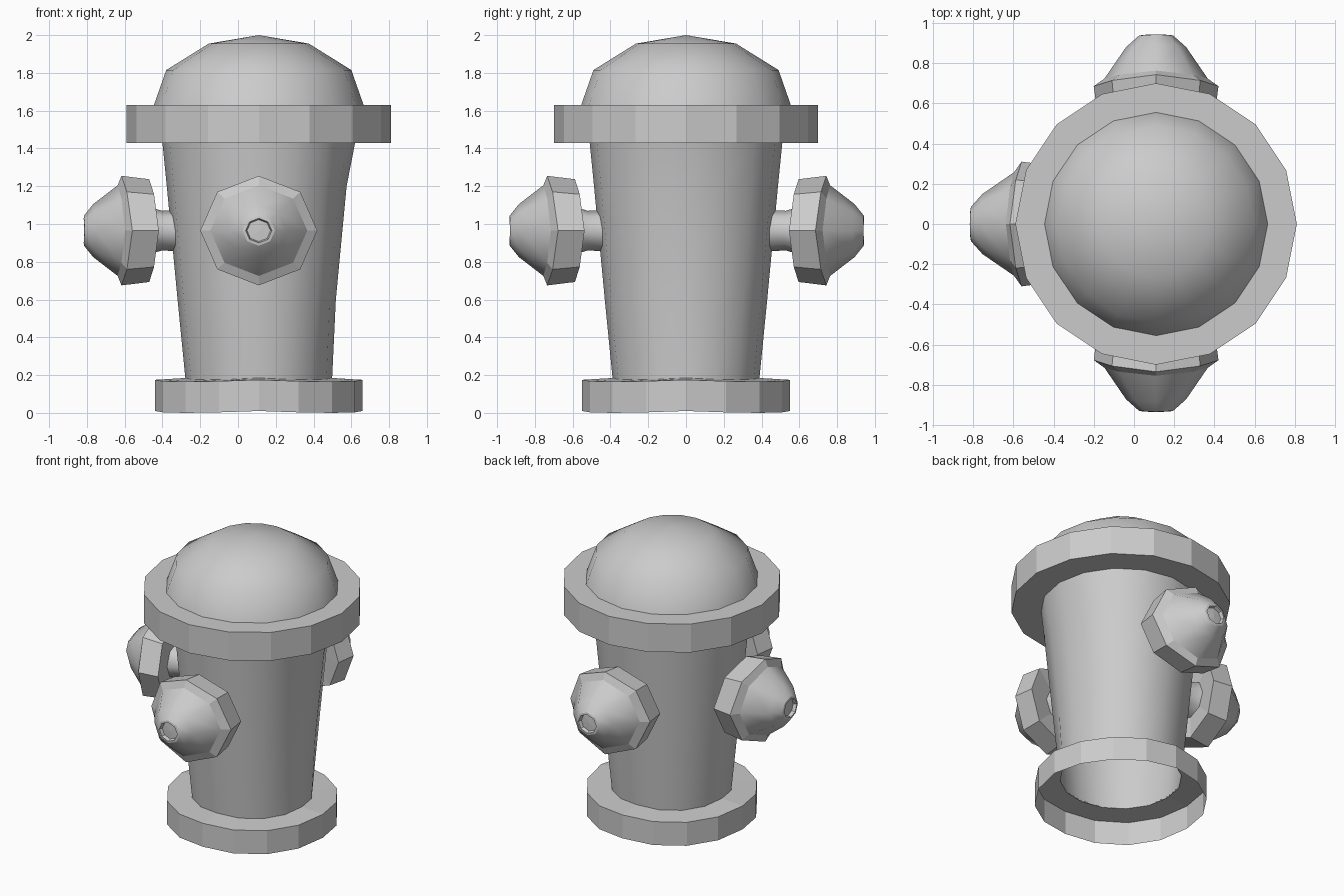
import bpy, bmesh
from math import sin, cos, pi, radians
from mathutils import Matrix, Vector

if "Cube" in bpy.data.objects:
    bpy.data.objects.remove(bpy.data.objects["Cube"])

CX = 0.11  # the body axis sits right of the origin


def lathe(name, profile, sides, matrix, smooth, warp=None):
    """Revolve (radius, height) points about local z; radius 0 closes to a point."""
    bm = bmesh.new()
    rings = []
    for r, h in profile:
        n = 1 if r == 0 else sides
        ring = []
        for j in range(n):
            a = 2 * pi * j / sides
            p = Vector((r * cos(a), r * sin(a), h))
            ring.append(bm.verts.new(matrix @ (warp(p, a) if warp else p)))
        rings.append(ring)
    for lo, hi in zip(rings, rings[1:]):
        for j in range(sides):
            k = (j + 1) % sides
            if len(hi) == 1:
                f = bm.faces.new((lo[j], lo[k], hi[0]))
            else:
                f = bm.faces.new((lo[j], lo[k], hi[k], hi[j]))
            f.smooth = smooth
    mesh = bpy.data.meshes.new(name)
    bm.to_mesh(mesh)
    bm.free()
    obj = bpy.data.objects.new(name, mesh)
    bpy.context.collection.objects.link(obj)
    return obj


def dent_right(p, a):
    """The barrel's plain side is slightly hollow between the end rings."""
    if cos(a) > 0.9 and 0.3 < p.z < 1.3:
        p.x -= 0.022
    return p


def uneven(p, a):
    """The foot ring dips slightly on its diagonals."""
    p.z -= 0.01 * abs(sin(2 * a))
    return p


def hug_barrel(p, a):
    """Outlet rings are a little wide and curve back around the barrel."""
    p.x *= 1.07
    p.z -= 0.6 * p.x ** 2
    return p


upright = Matrix.Translation((CX, 0, 0))

# Barrel, collar, dome and foot (open underneath)
lathe("barrel", [(0.388, 0.175), (0.43, 0.6), (0.487, 1.2), (0.51, 1.43)],
      16, upright, True, dent_right)
lathe("collar", [(0.51, 1.43), (0.70, 1.43), (0.70, 1.63), (0.555, 1.63)],
      16, upright, False)
lathe("dome", [(0.555, 1.63), (0.49, 1.815), (0.265, 1.955), (0, 2.0)],
      16, upright, True)
lathe("foot_ring", [(0.55, 0.01), (0.55, 0.175), (0.388, 0.185)],
      16, upright, False, uneven)

# Three outlets: front, back and left
for side, angle, shift in (("front", 0, 0), ("back", 180, 0.008), ("left", -90, -0.008)):
    m = (Matrix.Translation((CX, 0, 0.965))
         @ Matrix.Rotation(radians(angle), 4, 'Z')
         @ Matrix.Rotation(radians(90), 4, 'X')
         @ Matrix.Translation((0, 0, shift)))
    lathe(side + "_outlet_neck", [(0.11, 0.42), (0.105, 0.52), (0.125, 0.588)],
          8, m, True, hug_barrel)
    lathe(side + "_outlet_ring", [(0.125, 0.588), (0.272, 0.588), (0.29, 0.735), (0.24, 0.755)],
          8, m, False, hug_barrel)
    lathe(side + "_outlet_cap", [(0.24, 0.755), (0.14, 0.885), (0.08, 0.933)],
          8, m, True, hug_barrel)
    lathe(side + "_outlet_tip", [(0.08, 0.933), (0.065, 0.935), (0.058, 0.912), (0, 0.915)],
          8, m, False, hug_barrel)
